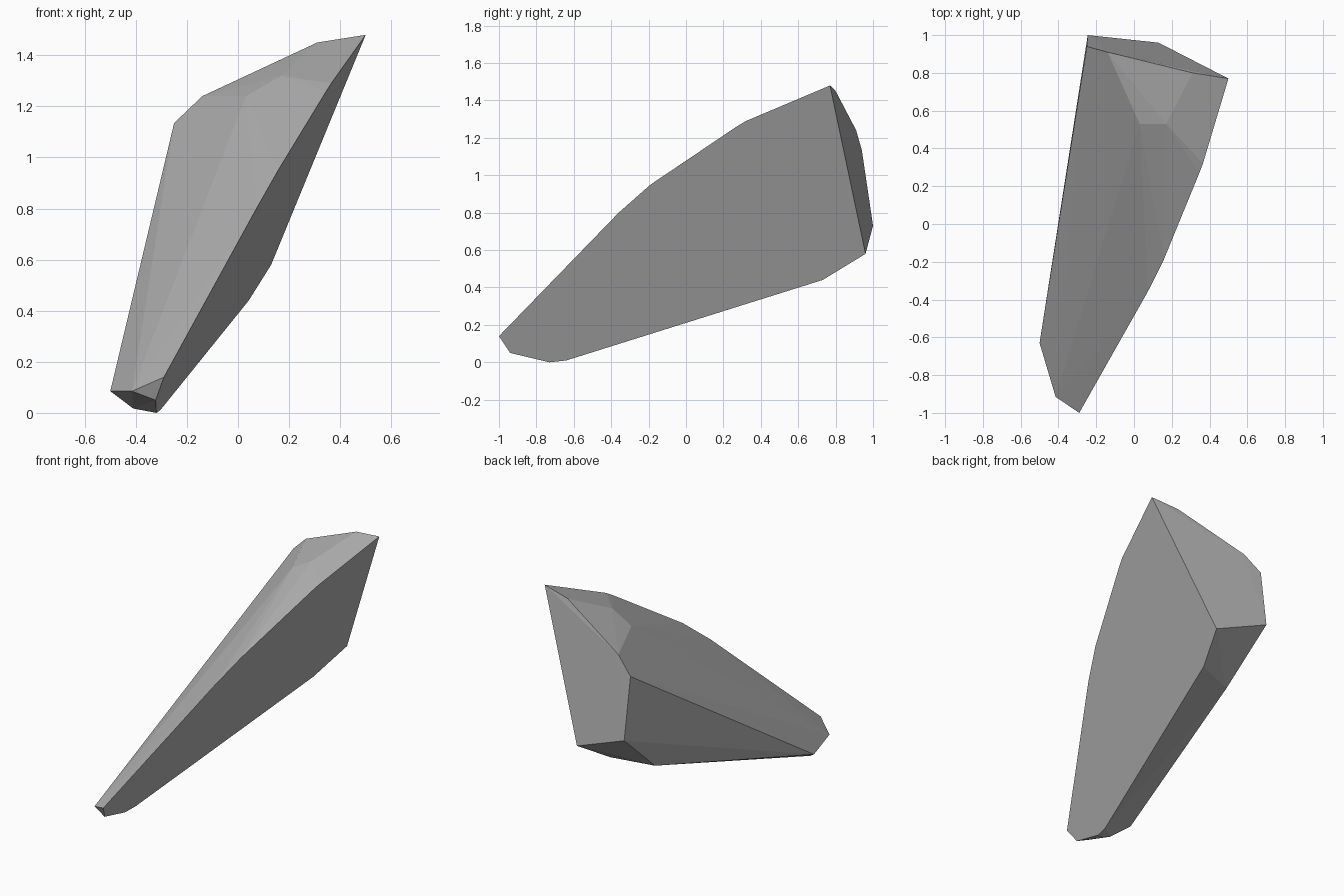
import bpy, bmesh
from mathutils import Vector

if "Cube" in bpy.data.objects:
    bpy.data.objects.remove(bpy.data.objects["Cube"])

stone = bpy.data.materials.new("stone_grey")
stone.diffuse_color = (0.45, 0.45, 0.45, 1)
stone.use_nodes = True
stone.node_tree.nodes["Principled BSDF"].inputs["Base Color"].default_value = stone.diffuse_color


def on_cut(y, z):
    """Point on the flat slanted right side of the shard."""
    return (-0.29 + 0.1164 * (y + 1) + 0.4358 * (z - 0.14), y, z)


# Outline of the flat right side (y, z)
right_side = [on_cut(y, z) for y, z in [
    (-1.0, 0.14), (-0.94, 0.05), (-0.73, 0.0), (-0.64, 0.01), (0.73, 0.44),
    (0.96, 0.58), (0.77, 1.48), (0.32, 1.29), (0.27, 1.26), (-0.19, 0.95), (-0.36, 0.80)]]

# Back end, upper facets, left edge and underside corners
back_end = [(0.31, 0.80, 1.45), (-0.14, 0.91, 1.24), (-0.25, 0.94, 1.135), (-0.245, 1.0, 0.73)]
upper = [(0.03, 0.53, 1.24), (0.17, 0.53, 1.32)]
tip = [(-0.5, -0.63, 0.085), (-0.415, -0.915, 0.085), (-0.41, -0.72, 0.017)]
underside = [(-0.22, 0.64, 0.42)]

# Faceted stone shard as the hull of its corners
bm = bmesh.new()
for p in right_side + back_end + upper + tip + underside:
    bm.verts.new(Vector(p))
hull = bmesh.ops.convex_hull(bm, input=bm.verts[:])
unused = {g for g in hull["geom_interior"] + hull["geom_unused"] if isinstance(g, bmesh.types.BMVert)}
bmesh.ops.delete(bm, geom=list(unused), context='VERTS')
bmesh.ops.dissolve_limit(bm, angle_limit=0.03, verts=bm.verts[:], edges=bm.edges[:])
bmesh.ops.recalc_face_normals(bm, faces=bm.faces[:])

mesh = bpy.data.meshes.new("stone_shard")
bm.to_mesh(mesh)
bm.free()
mesh.materials.append(stone)
shard = bpy.data.objects.new("stone_shard", mesh)
bpy.context.collection.objects.link(shard)
